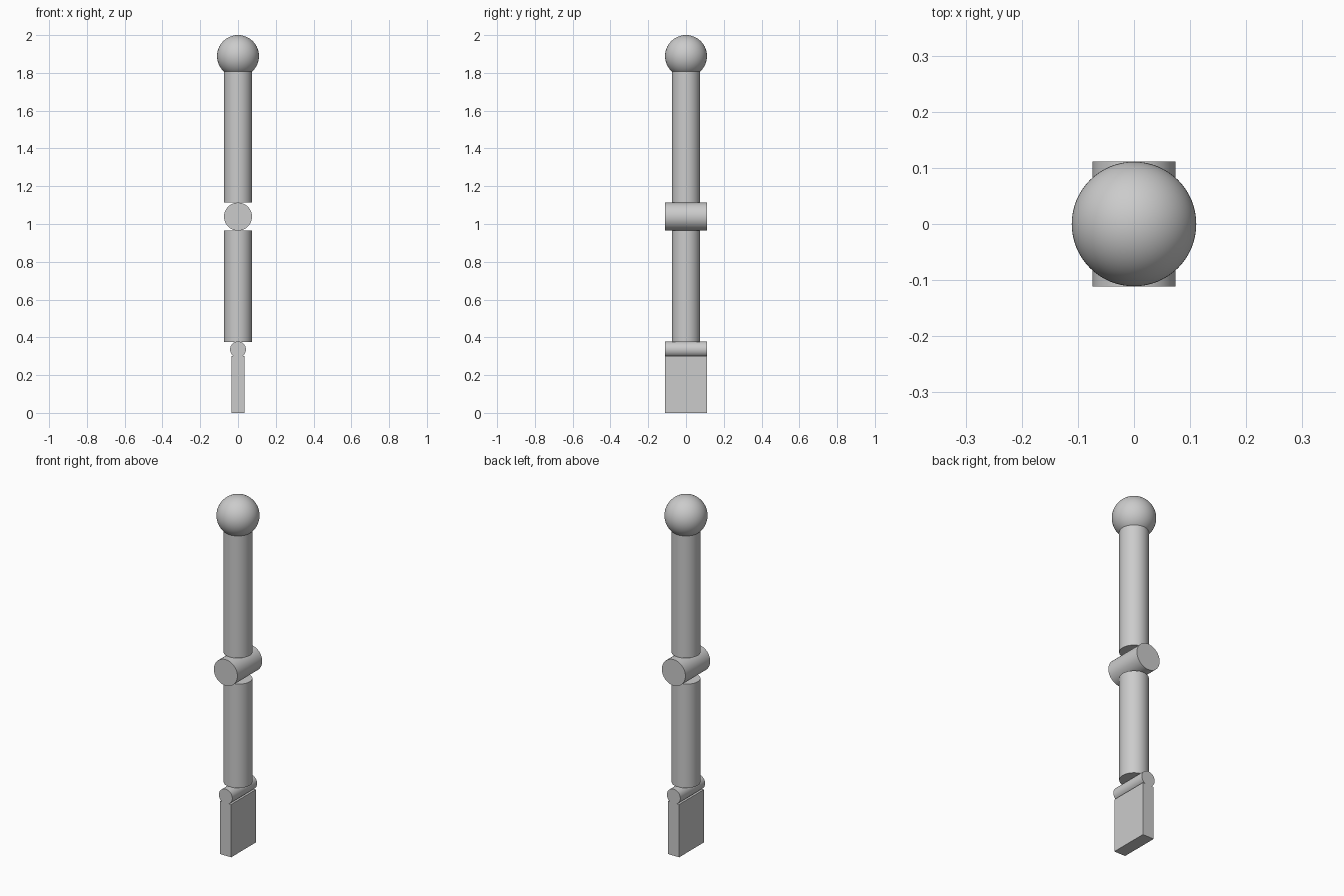
import bpy
from math import pi, radians

cube = bpy.data.objects.get("Cube")
if cube:
    bpy.data.objects.remove(cube, do_unlink=True)

# Single plain grey
GREY = (0.6, 0.6, 0.6, 1)
grey = bpy.data.materials.new("light_grey")
grey.use_nodes = True
grey.diffuse_color = GREY
grey.node_tree.nodes["Principled BSDF"].inputs["Base Color"].default_value = GREY

LIMB_R = 0.074
HALF_DEPTH = 0.111


def finish(name, smooth=True):
    obj = bpy.context.object
    obj.name = name
    obj.data.materials.append(grey)
    if smooth:
        bpy.ops.object.shade_smooth_by_angle(angle=radians(35))
    return obj


def limb(name, bottom, top):
    bpy.ops.mesh.primitive_cylinder_add(vertices=64, radius=LIMB_R, depth=top - bottom,
                                        location=(0, 0, (bottom + top) / 2))
    finish(name)


def hinge(name, radius, z):
    bpy.ops.mesh.primitive_cylinder_add(vertices=64, radius=radius, depth=2 * HALF_DEPTH,
                                        location=(0, 0, z), rotation=(pi / 2, 0, 0))
    finish(name)


# Shoulder ball
bpy.ops.mesh.primitive_uv_sphere_add(segments=64, ring_count=32, radius=HALF_DEPTH,
                                     location=(0, 0, 2 - HALF_DEPTH))
finish("shoulder_ball")

# Arm segments and hinge joints
limb("upper_arm", 1.113, 1.815)
hinge("elbow_hinge", LIMB_R, 1.039)
limb("forearm", 0.376, 0.965)
hinge("wrist_hinge", 0.042, 0.336)

# Flat hand block
HAND_TOP = 0.3
bpy.ops.mesh.primitive_cube_add(size=1, location=(0, 0, HAND_TOP / 2))
bpy.context.object.scale = (0.07, 2 * HALF_DEPTH, HAND_TOP)
finish("hand", smooth=False)
